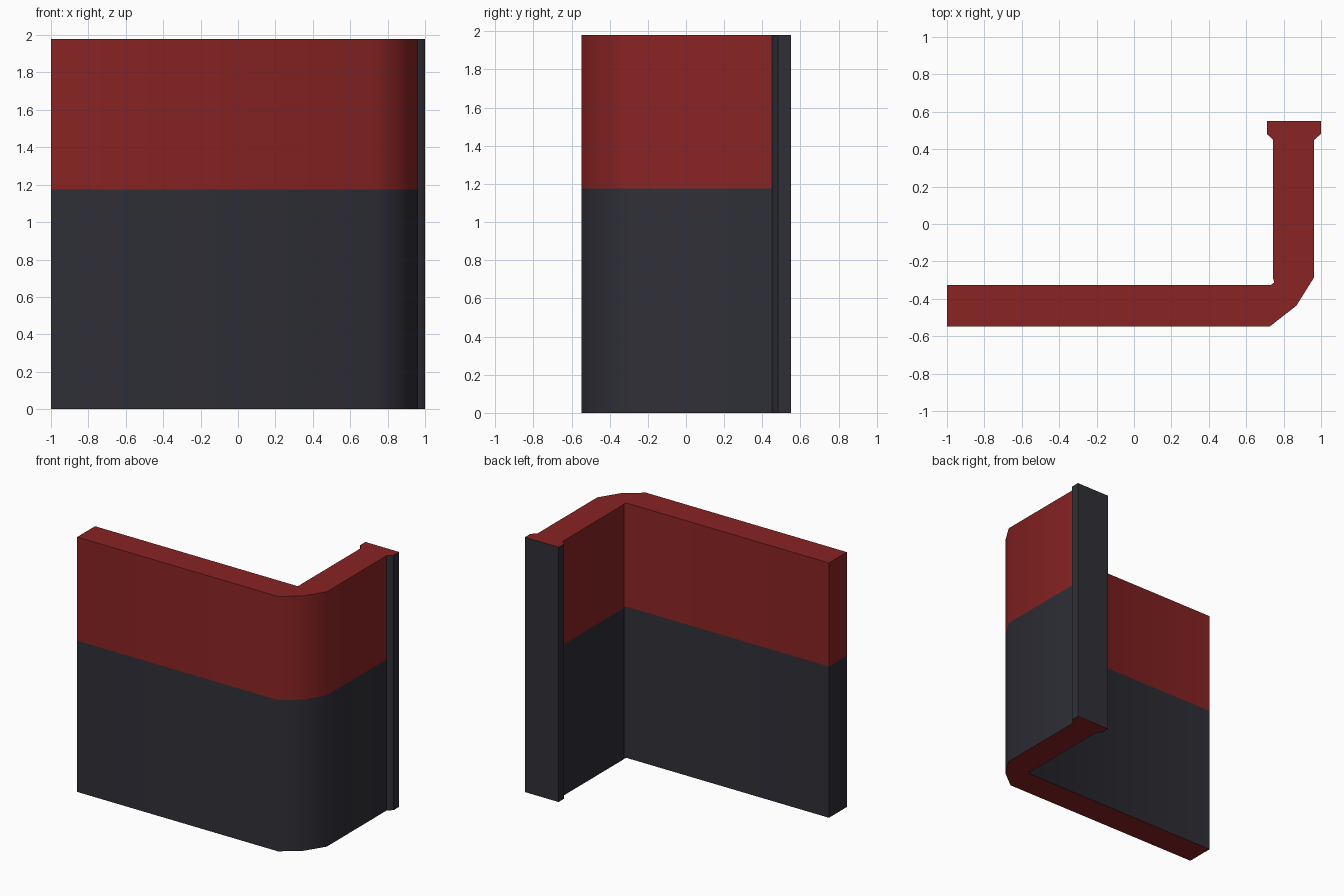
import bpy, bmesh, math

if "Cube" in bpy.data.objects:
    bpy.data.objects.remove(bpy.data.objects["Cube"])

HEIGHT, BAND = 1.98, 1.175


def material(name, rgb):
    m = bpy.data.materials.new(name)
    m.diffuse_color = (*rgb, 1)
    m.use_nodes = True
    m.node_tree.nodes["Principled BSDF"].inputs["Base Color"].default_value = m.diffuse_color
    return m


red = material("dark red", (0.25, 0.017, 0.017))
charcoal = material("charcoal", (0.028, 0.028, 0.038))


def extrude_outline(name, outline, levels, side_colours):
    """Stack an outline (counter-clockwise) through the levels and cap it in red."""
    bm = bmesh.new()
    rings = [[bm.verts.new((x, y, z)) for x, y in outline] for z in levels]
    n = len(outline)
    for low, high, colour in zip(rings, rings[1:], side_colours):
        for i in range(n):
            j = (i + 1) % n
            f = bm.faces.new((low[i], low[j], high[j], high[i]))
            f.material_index = colour
    bm.faces.new(rings[0][::-1])
    bm.faces.new(rings[-1])
    bm.normal_update()
    mesh = bpy.data.meshes.new(name)
    bm.to_mesh(mesh)
    bm.free()
    for m in (red, charcoal):
        mesh.materials.append(m)
    ob = bpy.data.objects.new(name, mesh)
    bpy.context.collection.objects.link(ob)
    bpy.ops.object.select_all(action='DESELECT')
    ob.select_set(True)
    bpy.context.view_layer.objects.active = ob
    bpy.ops.object.shade_smooth_by_angle(angle=math.radians(42))
    return ob


# L-shaped wall with a faceted outer corner, charcoal below and red above
wall = [(-1, -0.547), (0.727, -0.547), (0.868, -0.437), (0.963, -0.285),
        (0.963, 0.452), (0.743, 0.452), (0.743, -0.29), (0.75, -0.312),
        (0.73, -0.327), (-1, -0.327)]
extrude_outline("corner_wall", wall, (0, BAND, HEIGHT), (1, 0))

# Door-frame post closing the short end, with bevelled front corners
post = [(0.743, 0.45), (0.963, 0.45), (1, 0.482), (1, 0.55),
        (0.71, 0.55), (0.71, 0.482)]
extrude_outline("end_post", post, (0, HEIGHT), (1,))
